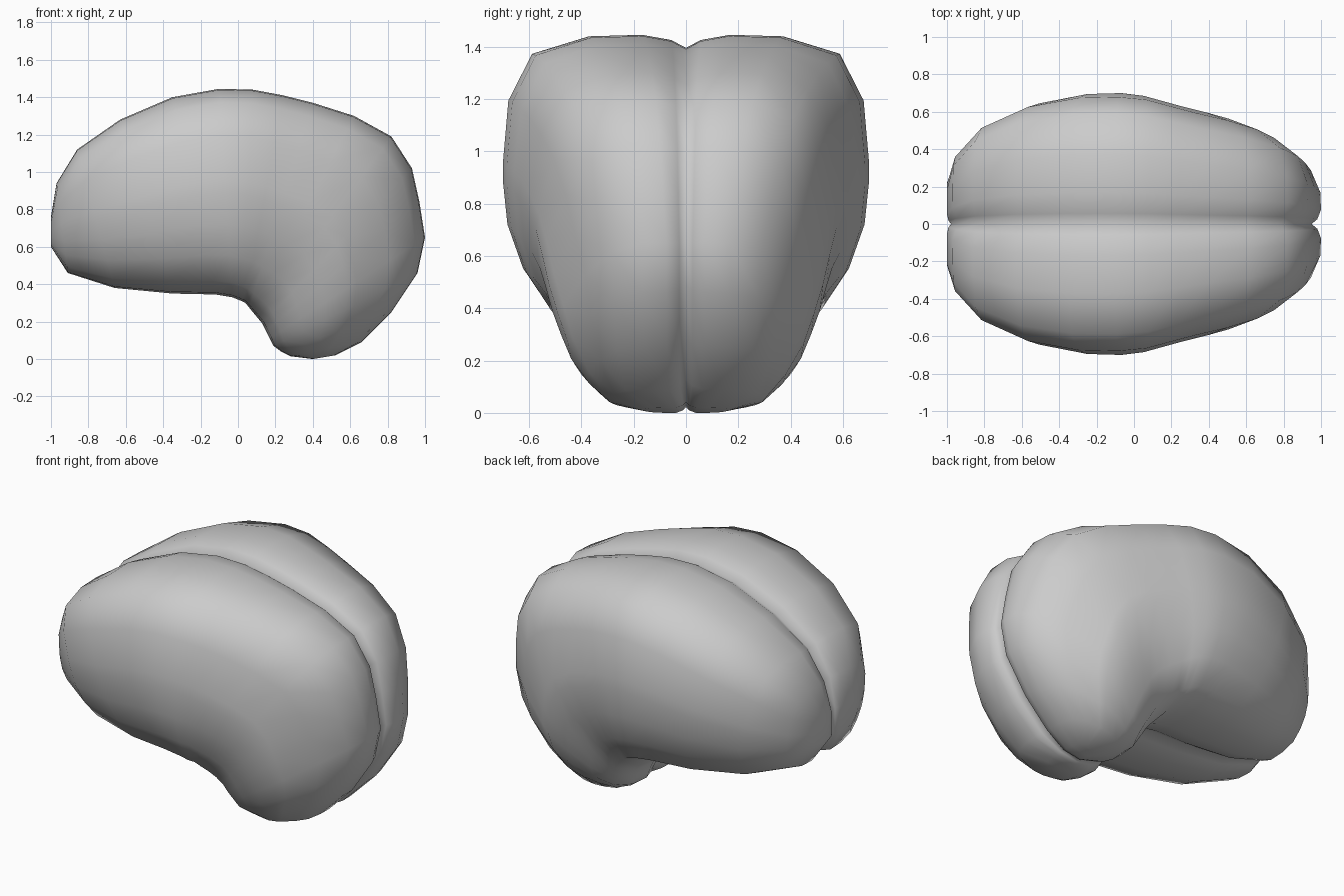
import bpy, bmesh
from mathutils import Vector

if "Cube" in bpy.data.objects:
    bpy.data.objects.remove(bpy.data.objects["Cube"])

# Fan of cross-sections: (inner x, inner z, outer x, outer z, half width, outer taper)
SECTIONS = [
    (-1.00, .60, -1.00, .76, .22, 0), (-.91, .46, -.97, .94, .37, 0),
    (-.66, .38, -.86, 1.12, .53, 0), (-.35, .35, -.63, 1.28, .645, 0),
    (-.12, .345, -.35, 1.40, .695, 0), (-.03, .33, -.10, 1.445, .70, 0),
    (.02, .31, .08, 1.44, .685, 0), (.04, .30, .24, 1.41, .66, .03),
    (.06, .275, .40, 1.37, .635, .06), (.08, .25, .62, 1.30, .605, .1),
    (.105, .22, .82, 1.19, .575, .17), (.13, .19, .93, 1.02, .55, .25),
    (.15, .15, .97, .84, .525, .3), (.17, .11, 1.00, .65, .49, .35),
    (.19, .07, .96, .46, .45, .3), (.23, .04, .82, .25, .38, .2),
    (.28, .015, .66, .09, .30, .1), (.40, 0, .52, .02, .16, 0)]

# Half profile of one section: (across, along), outer edge to inner edge
HALF = [(0, 1), (.08, 1), (.24, 1), (.53, .99), (.84, .87), (.97, .55), (1, .12),
        (1, 0), (.975, -.3), (.89, -.6), (.75, -.86), (.5, -.98), (.24, -1),
        (.08, -1), (0, -1)]
H = len(HALF)
RING = HALF + [(-w, v) for w, v in reversed(HALF[1:-1])]
N = len(RING)

bm = bmesh.new()
rings = []
for ix, iz, ox, oz, width, taper in SECTIONS:
    a, b = Vector((ix, 0, iz)), Vector((ox, 0, oz))
    mid, half = (a + b) / 2, (b - a) / 2
    ring = []
    for w, v in RING:
        p = mid + half * v
        p.y = w * width * (1 - taper * max(v, 0))
        ring.append(bm.verts.new(p))
    rings.append(ring)

# Skin between sections
for r, s in zip(rings, rings[1:]):
    for i in range(N):
        j = (i + 1) % N
        bm.faces.new((r[i], r[j], s[j], s[i]))

# Close both ends with strips that keep the centre line
for r in (rings[0], rings[-1]):
    for side in (1, -1):
        for k in range(H // 2):
            ids = sorted({k, k + 1, H - 2 - k, H - 1 - k})
            bm.faces.new([r[(side * i) % N] for i in ids])

bmesh.ops.recalc_face_normals(bm, faces=bm.faces)
bm.normal_update()

# Centre groove running all the way round
moves = []
for r in rings:
    scale = .45 if r in (rings[0], rings[-1]) else 1
    for mid in (0, H - 1):
        for k, depth in ((-1, .02), (0, .05), (1, .02)):
            v = r[(mid + k) % N]
            n = Vector((v.normal.x, 0, v.normal.z))
            moves.append((v, n * depth * scale))
for v, d in moves:
    v.co -= d

for f in bm.faces:
    f.smooth = True
mesh = bpy.data.meshes.new("brain")
bm.to_mesh(mesh)
bm.free()
brain = bpy.data.objects.new("brain", mesh)
bpy.context.collection.objects.link(brain)
